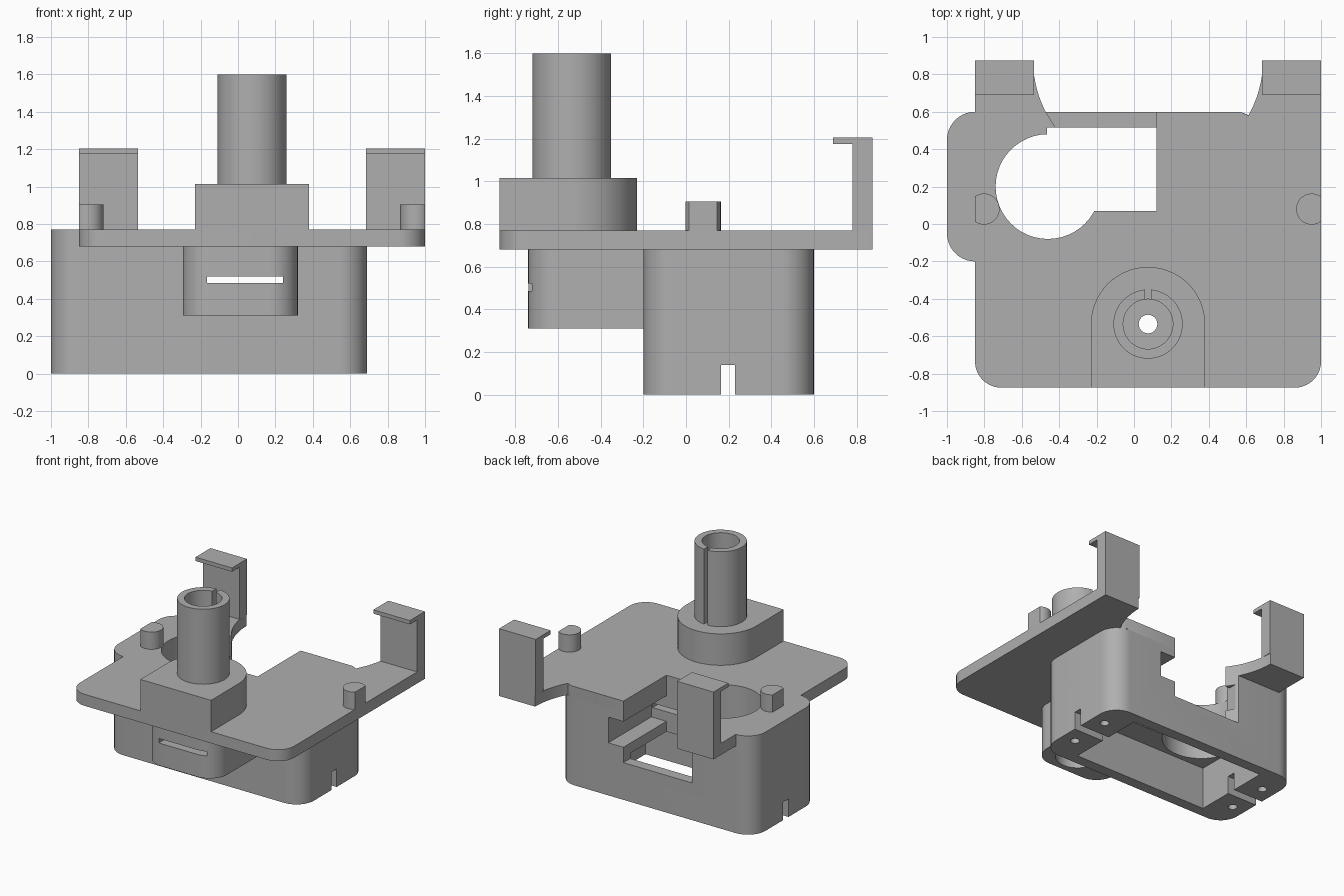
import bpy, bmesh
from math import cos, sin, pi, sqrt, radians
from mathutils import Vector

old = bpy.data.objects.get("Cube")
if old:
    bpy.data.objects.remove(old, do_unlink=True)

grey = bpy.data.materials.new("plain grey")
grey.use_nodes = True
tone = (0.43, 0.43, 0.43, 1)
grey.diffuse_color = tone
grey.node_tree.nodes["Principled BSDF"].inputs["Base Color"].default_value = tone


# Helpers: outlines
def rounded(corners, steps=10):
    """Outline from (x, y, radius) right-angled corners."""
    out = []
    for i, (x, y, r) in enumerate(corners):
        p = Vector((x, y))
        if not r:
            out.append(p)
            continue
        a = (Vector(corners[i - 1][:2]) - p).normalized() * r
        b = (Vector(corners[(i + 1) % len(corners)][:2]) - p).normalized() * r
        for k in range(steps + 1):
            t = k / steps * pi / 2
            out.append(p + a * (1 - sin(t)) + b * (1 - cos(t)))
    return out


def rect(x0, x1, y0, y1, r=0):
    return rounded([(x0, y0, r), (x1, y0, r), (x1, y1, r), (x0, y1, r)])


def arc(cx, cy, r, a0=0, a1=360, steps=48):
    full = a1 - a0 == 360
    n = steps if full else steps + 1
    return [Vector((cx + r * cos(radians(a0 + (a1 - a0) * k / steps)),
                    cy + r * sin(radians(a0 + (a1 - a0) * k / steps)))) for k in range(n)]


# Helpers: solids and cuts
def prism(name, outline, z0, z1):
    bm = bmesh.new()
    face = bm.faces.new([bm.verts.new((p[0], p[1], z0)) for p in outline])
    ext = bmesh.ops.extrude_face_region(bm, geom=[face])
    bmesh.ops.translate(bm, vec=(0, 0, z1 - z0),
                        verts=[v for v in ext["geom"] if isinstance(v, bmesh.types.BMVert)])
    bmesh.ops.recalc_face_normals(bm, faces=bm.faces)
    mesh = bpy.data.meshes.new(name)
    bm.to_mesh(mesh)
    bm.free()
    ob = bpy.data.objects.new(name, mesh)
    mesh.materials.append(grey)
    bpy.context.collection.objects.link(ob)
    return ob


def cut(ob, outline, z0, z1, operation="DIFFERENCE"):
    tool = prism("cutter", outline, z0, z1)
    tool.hide_render = True
    mod = ob.modifiers.new("cut", "BOOLEAN")
    mod.operation = operation
    mod.solver = "EXACT"
    mod.object = tool
    bpy.context.view_layer.objects.active = ob
    bpy.ops.object.modifier_apply(modifier=mod.name)
    bpy.data.objects.remove(tool, do_unlink=True)


FLOOR, TOP = 0.68, 0.77          # plate underside and top
TX, TY = 0.075, -0.535           # tower axis
SCOOP_Y, SCOOP_R = 0.88, 0.615   # curved inner edge of the hook arms


def scoop(side, y0, y1, steps=10):
    ys = [y0 + (y1 - y0) * k / steps for k in range(steps + 1)]
    return [(TX + side * sqrt(SCOOP_R ** 2 - (y - SCOOP_Y) ** 2), y, 0) for y in ys]


# Main plate with side wing and hook arms
plate = prism("top_plate", rounded(
    [(-0.85, -0.875, 0.14), (1, -0.875, 0.14), (1, 0.875, 0)]
    + scoop(1, 0.875, 0.58) + [(0.57, 0.6, 0)]
    + scoop(-1, 0.6, 0.875)
    + [(-0.85, 0.875, 0), (-0.85, 0.6, 0), (-1, 0.6, 0.15), (-1, -0.2, 0.15), (-0.85, -0.2, 0)]),
    FLOOR, TOP)

# Motor housing below the plate
body = prism("motor_housing", rect(-1, 0.69, -0.2, 0.6, 0.15), 0, FLOOR)
cut(body, rect(-0.74, 0.43, -0.115, 0.515), -0.1, 0.33)
cut(body, rect(-1.2, 0.9, 0.165, 0.23), -0.1, 0.14)
for x in (-0.89, 0.58):
    for y in (0.035, 0.365):
        cut(body, arc(x, y, 0.033, steps=20), -0.1, 0.2)
cut(body, rect(-0.46, 0.25, 0.07, 0.7), 0.41, 0.61)

# Motor opening and rear notch through housing and plate
notch = [(-0.41, 0.5), (0.12, 0.5), (0.12, 0.61), (-0.479, 0.61)]
for ob in (body, plate):
    cut(ob, arc(-0.46, 0.2, 0.28), 0.3, 0.9)
    cut(ob, rect(-0.465, 0.12, 0.07, 0.515), 0.3, 0.9)
    cut(ob, notch, 0.29, 0.9)

# Front housing under the tower
front = prism("front_housing", rounded(
    [(-0.295, -0.74, 0.15), (0.32, -0.74, 0.15), (0.32, -0.2, 0), (-0.295, -0.2, 0)]),
    0.31, FLOOR)
cut(front, arc(TX, TY, 0.16), 0.2, 0.42)
for ob in (front, body):
    cut(ob, rect(-0.165, 0.24, -0.9, 0.2), 0.485, 0.52)

# Tower base and split tube
base = prism("tower_base", [(TX - 0.305, -0.875), (TX + 0.305, -0.875)]
             + arc(TX, TY, 0.305, 0, 180), TOP, 1.015)
tower = prism("tower_tube", arc(TX, TY, 0.185), 1.015, 1.6)
cut(tower, arc(TX, TY, 0.133), 0.9, 1.7)
cut(tower, rect(TX - 0.016, TX + 0.016, TY + 0.1, TY + 0.3), 0.9, 1.7)
cut(base, arc(TX, TY, 0.133), 0.85, 1.1)
for ob in (base, plate, front):
    cut(ob, arc(TX, TY, 0.05, steps=24), 0.2, 1.2)

# Locating pegs, trimmed flush with the plate sides
pegs = []
for name, x, trim in (("right_peg", -0.802, (-1.1, -0.85)), ("left_peg", 0.95, (1, 1.2))):
    peg = prism(name, arc(x, 0.08, 0.083, steps=32), TOP, 0.905)
    cut(peg, rect(*trim, -0.2, 0.4), 0.7, 1)
    pegs.append(peg)

# Rear hooks: upright wall with a lip turned forward
hooks = []
for name, x0, x1 in (("right_hook", -0.85, -0.535), ("left_hook", 0.685, 1)):
    hook = prism(name, rect(x0, x1, 0.78, 0.875), TOP, 1.205)
    cut(hook, rect(x0, x1, 0.69, 0.875), 1.175, 1.205, "UNION")
    hooks.append(hook)

# Smooth the curved walls, keep edges sharp
bpy.ops.object.select_all(action="DESELECT")
for ob in [plate, body, front, base, tower] + pegs + hooks:
    ob.select_set(True)
bpy.context.view_layer.objects.active = plate
bpy.ops.object.shade_smooth_by_angle(angle=radians(30))
